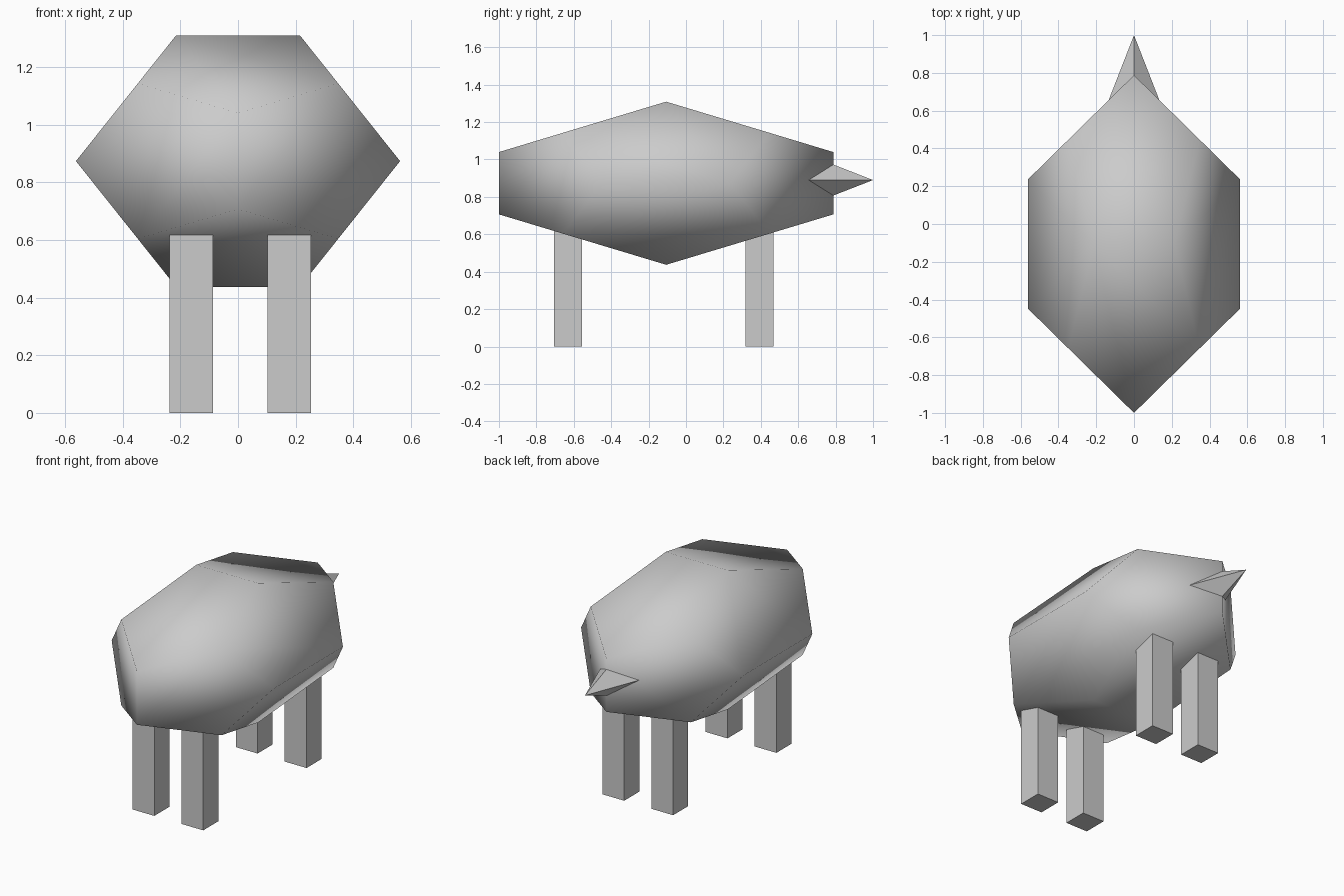
import bpy, bmesh, math
from mathutils import Matrix

if "Cube" in bpy.data.objects:
    bpy.data.objects.remove(bpy.data.objects["Cube"])

PHI = (1 + math.sqrt(5)) / 2


def finish(bm, name, smooth=False):
    bmesh.ops.recalc_face_normals(bm, faces=bm.faces)
    for f in bm.faces:
        f.smooth = smooth
    mesh = bpy.data.meshes.new(name)
    bm.to_mesh(mesh)
    bm.free()
    obj = bpy.data.objects.new(name, mesh)
    bpy.context.collection.objects.link(obj)
    return obj


# Body: stretched dodecahedron, smooth shaded
half = (0.562, 0.894, 0.436)
points = []
for a in (-1, 1):
    for b in (-1, 1):
        points += [(a, b, c) for c in (-1, 1)]
        points += [(0, a * PHI, b / PHI), (a / PHI, 0, b * PHI), (a * PHI, b / PHI, 0)]
bm = bmesh.new()
for p in points:
    bm.verts.new([c * h / PHI for c, h in zip(p, half)])
bmesh.ops.convex_hull(bm, input=bm.verts)
bmesh.ops.dissolve_limit(bm, angle_limit=0.02, verts=bm.verts, edges=bm.edges)
body = finish(bm, "body", smooth=True)
body.location = (0, -0.106, 0.873)

# Snout: four-sided spike pointing to +y, base buried in the body
bm = bmesh.new()
depth = 0.40
bmesh.ops.create_cone(bm, cap_ends=True, segments=4, radius1=depth * 0.39,
                      radius2=0, depth=depth,
                      matrix=Matrix.Rotation(-math.pi / 2, 4, 'X'))
bmesh.ops.remove_doubles(bm, verts=bm.verts, dist=1e-4)
snout = finish(bm, "snout")
snout.location = (0, 1 - depth / 2, 0.89)

# Legs: four square posts
leg_h = 0.68
for y, end in ((-0.63, "front"), (0.392, "back")):
    for x, side in ((-0.162, "left"), (0.177, "right")):
        bm = bmesh.new()
        bmesh.ops.create_cube(bm, size=1, matrix=Matrix.Diagonal((0.151, 0.149, leg_h, 1)))
        leg = finish(bm, f"{end}_{side}_leg")
        leg.location = (x, y, leg_h / 2)
